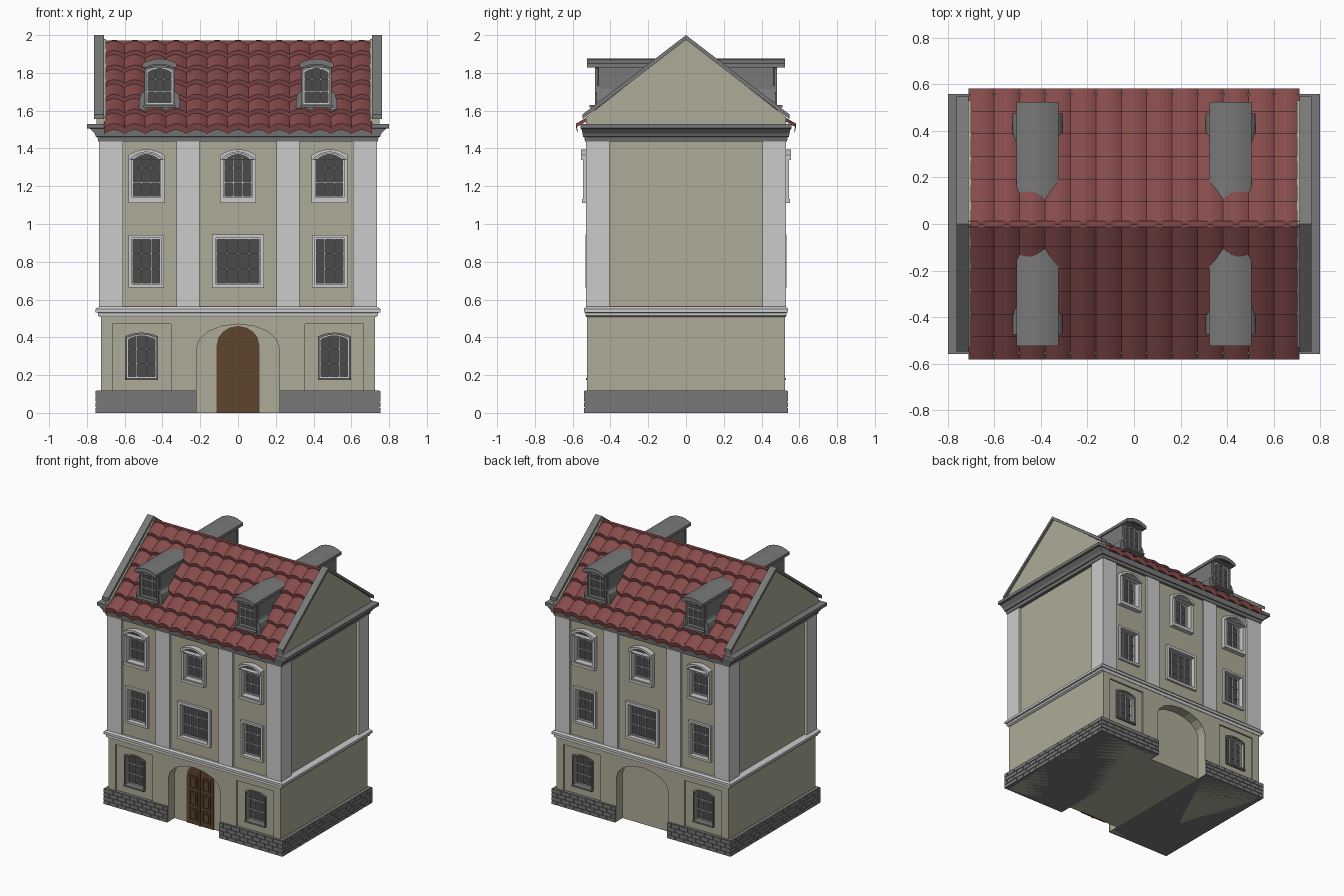
import bpy, bmesh, math

if "Cube" in bpy.data.objects:
    bpy.data.objects.remove(bpy.data.objects["Cube"])

def mat(name, c):
    m = bpy.data.materials.new(name)
    m.diffuse_color = (*c, 1)
    m.use_nodes = True
    m.node_tree.nodes["Principled BSDF"].inputs["Base Color"].default_value = m.diffuse_color
    return m

WALL = mat("plaster", (.42, .41, .31))
TRIM = mat("light_trim", (.55, .55, .55))
STONE = mat("grey_stone", (.19, .19, .19))
GLASS = mat("dark_glass", (.07, .07, .07))
RED = mat("roof_tile", (.24, .07, .07))
WOOD = mat("door_wood", (.11, .06, .025))

def finish(bm, name, m, mirror="", recalc=True):
    if recalc:
        bmesh.ops.recalc_face_normals(bm, faces=bm.faces)
    me = bpy.data.meshes.new(name)
    bm.to_mesh(me)
    bm.free()
    ob = bpy.data.objects.new(name, me)
    bpy.context.collection.objects.link(ob)
    me.materials.append(m)
    if mirror:
        mod = ob.modifiers.new("mirror", "MIRROR")
        mod.use_axis = ("x" in mirror, "y" in mirror, False)
        mod.use_mirror_merge = False
    return ob

def prism(bm, pts, a, b, axis="y"):
    """Extrude a 2D outline (x,z along y, or y,z along x) from a to b."""
    f = (lambda p, t: (p[0], t, p[1])) if axis == "y" else (lambda p, t: (t, p[0], p[1]))
    A, B = ([bm.verts.new(f(p, t)) for p in pts] for t in (a, b))
    bm.faces.new(A)
    bm.faces.new(B[::-1])
    for i in range(len(pts)):
        j = (i + 1) % len(pts)
        bm.faces.new((A[i], B[i], B[j], A[j]))

def box(bm, x0, x1, y0, y1, z0, z1):
    prism(bm, [(x0, z0), (x1, z0), (x1, z1), (x0, z1)], y0, y1)

def ring(bm, outer, inner, a, b):
    """Frame between two outlines with equal point counts."""
    L = [[bm.verts.new((p[0], t, p[1])) for p in o]
         for o, t in ((outer, a), (inner, a), (inner, b), (outer, b))]
    n = len(outer)
    for k in range(4):
        P, Q = L[k], L[(k + 1) % 4]
        for i in range(n):
            j = (i + 1) % n
            bm.faces.new((P[i], P[j], Q[j], Q[i]))

def loft(name, rings, m):
    """Stack of rectangles given as (z, half_x, half_y)."""
    bm = bmesh.new()
    L = [[bm.verts.new((sx * hx, sy * hy, z)) for sx, sy in ((-1, -1), (1, -1), (1, 1), (-1, 1))]
         for z, hx, hy in rings]
    bm.faces.new(L[0])
    bm.faces.new(L[-1])
    for P, Q in zip(L, L[1:]):
        for i in range(4):
            j = (i + 1) % 4
            bm.faces.new((P[i], P[j], Q[j], Q[i]))
    return finish(bm, name, m)

def arch(cx, w, z0, z1, rise=0, round_=False, n=8):
    """Outline with a flat, segmental or round head."""
    pts = [(cx - w / 2, z0), (cx + w / 2, z0)]
    n = n if rise else 1
    for i in range(n + 1):
        t = 1 - 2 * i / n
        if round_:
            a = math.pi * i / n
            pts.append((cx + w / 2 * math.cos(a), z1 - rise + rise * math.sin(a)))
        else:
            pts.append((cx + w / 2 * t, z1 - rise * t * t))
    return pts

# Window list: name, centre, glass width, z0, z1, arch rise, wall y, frame width, frame projection, columns
WIN = []
for s in (-1, 1):
    WIN.append(("ground_window", s * .51, .155, .185, .415, .02, .512, .01, .008, 3))
    WIN.append(("middle_window", s * .485, .155, .68, .925, 0, .515, .016, .018, 3))
    WIN.append(("top_window", s * .485, .152, 1.14, 1.375, .03, .515, .02, .03, 3))
WIN.append(("middle_window", 0, .235, .68, .925, 0, .515, .02, .018, 4))
WIN.append(("top_window", 0, .152, 1.14, 1.375, .03, .515, .02, .03, 3))

# Storey bodies
ground = loft("ground_floor", [(0, .725, .525), (.52, .725, .525)], WALL)
upper = loft("upper_floors", [(.5, .715, .515), (1.47, .715, .515)], WALL)

# Hidden cutters for niches, panels and window openings
def carve(target, name, shapes):
    bm = bmesh.new()
    for pts, y in shapes:
        for s in (-1, 1):
            prism(bm, pts, s * y, s * .6)
    c = finish(bm, name, WALL)
    c.hide_render = True
    c.hide_viewport = True
    mod = target.modifiers.new(name, "BOOLEAN")
    mod.operation = "DIFFERENCE"
    mod.solver = "EXACT"
    mod.object = c

NICHE = arch(0, .44, -.05, .47, .13, True, 8)
carve(ground, "niche_cutter", [(NICHE, .45)] + [(arch(s * .51, .31, .1, .47), .512) for s in (-1, 1)])
for o, key, lo in ((ground, "ground_opening_cutter", 0), (upper, "upper_opening_cutter", .5)):
    carve(o, key, [(arch(c, w, a, b, r), .47) for _, c, w, a, b, r, *_ in WIN
                   if (a > .5) == (lo > 0)])

# Windows, mirrored to the back
def window(name, cx, w, z0, z1, rise, y, fw, proj, cols, rows=3, depth=.03):
    g = bmesh.new()
    prism(g, arch(cx, w, z0, z1, rise), -y + depth, -y + depth + .01)
    finish(g, name + "_glass", GLASS, "y")
    f = bmesh.new()
    ring(f, arch(cx, w + 2 * fw, z0 - fw, z1 + fw, rise), arch(cx, w, z0, z1, rise), -y - proj, -y + .01)
    if name == "top_window":  # sill and arched hood
        box(f, cx - w / 2 - fw, cx + w / 2 + fw, -.55, -.5, z0 - .028, z0 - .008)
        ring(f, arch(cx, w + 2 * fw, z1 - .035, z1 + fw, rise),
             arch(cx, w + .012, z1 - .03, z1 + .006, rise), -.557, -.52)
    elif name == "ground_window":
        box(f, cx - w / 2 - .008, cx + w / 2 + .008, -.53, -.49, z0 - .012, z0)
    finish(f, name + "_frame", STONE if name[0] in "gd" else TRIM, "y")
    b = bmesh.new()
    ring(b, arch(cx, w, z0, z1, rise), arch(cx, w - .014, z0 + .007, z1 - .007, rise), -y + depth - .012, -y + depth)
    for i in range(1, cols):
        x = cx - w / 2 + w * i / cols
        box(b, x - .003, x + .003, -y + depth - .01, -y + depth + .002, z0, z1 - rise * .5)
    for i in range(1, rows):
        z = z0 + (z1 - z0) * i / rows
        box(b, cx - w / 2, cx + w / 2, -y + depth - .009, -y + depth + .002, z - .003, z + .003)
    finish(b, name + "_bars", TRIM, "y")

for wdef in WIN:
    window(*wdef)

# Pilasters
bm = bmesh.new()
box(bm, .61, .735, -.53, -.405, .55, 1.45)
box(bm, .205, .325, -.53, -.5, .55, 1.45)
finish(bm, "pilasters", TRIM, "xy")

# Belt moulding and main cornice
loft("belt_moulding", [(.508, .728, .528), (.515, .742, .532), (.53, .742, .532), (.532, .755, .54),
                       (.55, .755, .54), (.562, .735, .53)], TRIM)
loft("main_cornice", [(1.438, .74, .535), (1.46, .745, .538), (1.462, .752, .545), (1.48, .76, .548),
                      (1.505, .785, .552), (1.507, .8, .558), (1.53, .8, .558)], STONE)

# Brick plinth with a gap at the doorways
bm = bmesh.new()
box(bm, .22, .75, -.535, .535, 0, .118)
rows, h = 4, .03
for r in range(rows):
    z0, z1 = r * h, r * h + h - .004
    off = .035 * (r % 2)
    x = .22
    while x < .755 - .01:
        e = min(x + (.07 if x > .22 or not off else off), .755)
        for s in (-1, 1):
            box(bm, x, e - (.004 if e < .755 else 0), s * .525, s * .541, z0, z1)
        x = e
    y = -.541
    while y < .541 - .01:
        e = min(y + (.07 if y > -.541 or not off else off), .541)
        box(bm, .72, .755, y, e - (.004 if e < .541 else 0), z0, z1)
        y = e
finish(bm, "brick_plinth", STONE, "x")

# Front door with panels
bm = bmesh.new()
prism(bm, arch(0, .225, 0, .46, .1, True, 8), -.457, -.44)
for s in (-1, 1):
    for z0, z1 in ((.03, .12), (.14, .25), (.27, .37)):
        ring(bm, arch(s * .055, .075, z0, z1), arch(s * .055, .055, z0 + .01, z1 - .01), -.463, -.455)
        box(bm, s * .055 - .02, s * .055 + .02, -.461, -.455, z0 + .018, z1 - .018)
box(bm, -.005, .005, -.464, -.455, 0, .45)
finish(bm, "front_door", WOOD)

# Gable walls and copings
GAB = [(-.53, 1.52), (.53, 1.52), (.53, 1.565), (0, 1.98), (-.53, 1.565)]
bm = bmesh.new()
prism(bm, GAB, .70, .748, "x")
finish(bm, "gable_wall", WALL, "x")
bm = bmesh.new()
prism(bm, [(-.548, 1.555), (0, 1.975), (.548, 1.555), (.548, 1.58), (0, 2), (-.548, 1.58)], .71, .763, "x")
finish(bm, "gable_coping", STONE, "x")

# Roof core and wavy tile courses
bm = bmesh.new()
prism(bm, [(-.56, 1.5), (.56, 1.5), (0, 1.945)], -.705, .705, "x")
finish(bm, "roof_core", RED)
bm = bmesh.new()
COLS, SEG, N = 13, 6, 6
for r in range(N):
    lines = []
    for y, lift in ((r * .097, 0), ((r + 1) * .097, .022), ((r + 1) * .097 - .008, -.018)):
        lines.append([bm.verts.new((-.71 + 1.42 * i / (COLS * SEG), -y,
                                    1.955 - .8 * y + lift + .02 * math.sin(math.pi * (i % SEG) / SEG)))
                      for i in range(COLS * SEG + 1)])
    for U, D in zip(lines, lines[1:]):
        for i in range(COLS * SEG):
            bm.faces.new((D[i], D[i + 1], U[i + 1], U[i]))
finish(bm, "roof_tiles", RED, "y", recalc=False)
bm = bmesh.new()
box(bm, -.71, .71, -.012, .012, 1.93, 1.972)
finish(bm, "roof_ridge", RED)

# Dormers: body, arched hood, side scrolls, sill
bm = bmesh.new()
c = .415
box(bm, c - .08, c + .08, -.462, -.12, 1.56, 1.842)
ring(bm, arch(c, .18, 1.828, 1.875, .025), arch(c, .13, 1.832, 1.845, .012), -.525, -.46)
prism(bm, arch(c, .18, 1.828, 1.875, .025), -.462, -.08)
box(bm, c - .085, c + .085, -.512, -.45, 1.617, 1.63)
for s in (-1, 1):
    prism(bm, [(c + s * .075, 1.56), (c + s * .108, 1.56), (c + s * .108, 1.655), (c + s * .1, 1.685),
               (c + s * .085, 1.70), (c + s * .075, 1.73)], -.475, -.35)
finish(bm, "dormer_body", STONE, "xy")
for s in (-1, 1):
    window("dormer_window", s * c, .135, 1.635, 1.83, .02, .475, .012, .008, 3, 3, .01)
